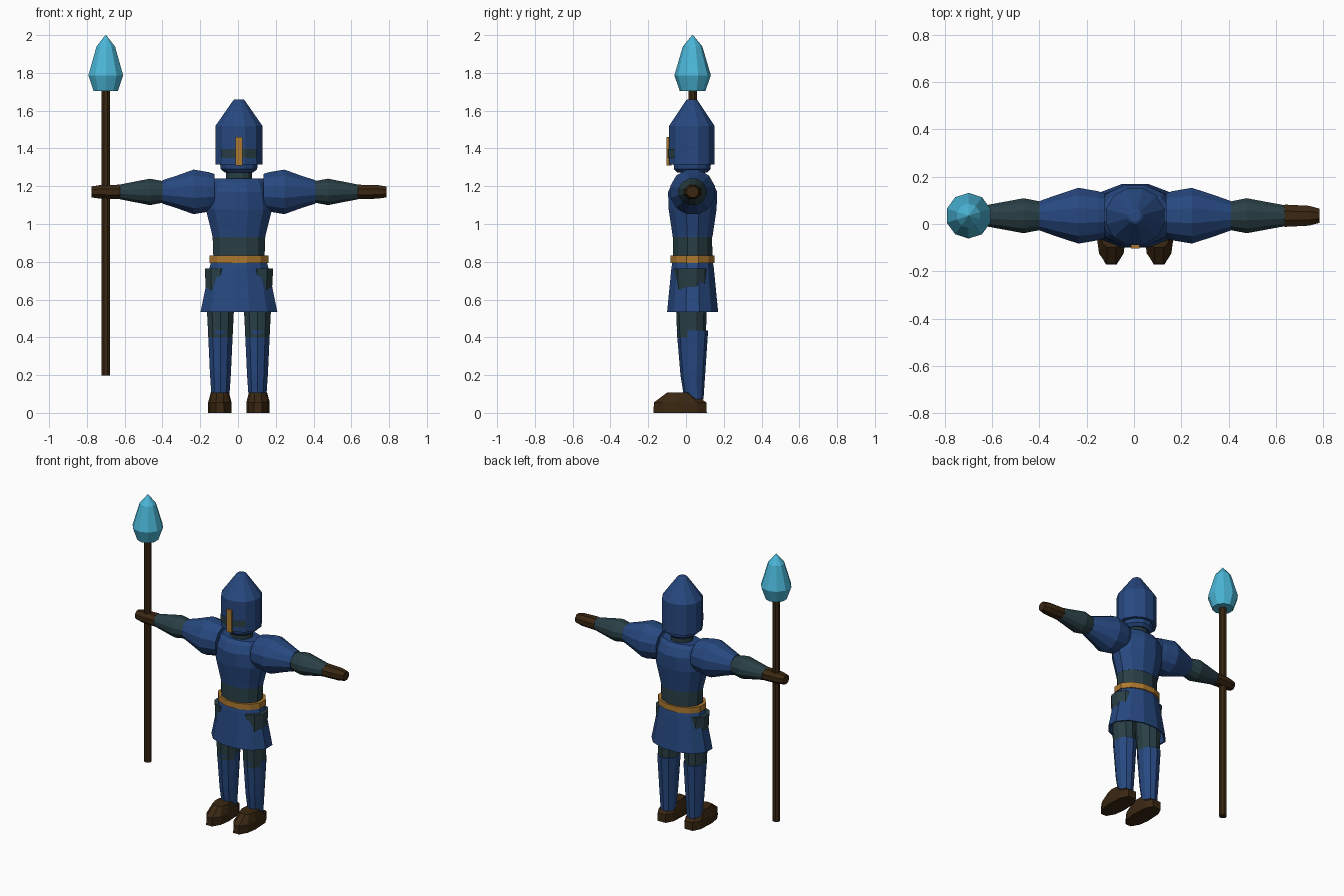
import bpy, bmesh
from math import cos, sin, pi, radians

cube = bpy.data.objects.get("Cube")
if cube:
    bpy.data.objects.remove(cube)


def material(name, rgb):
    m = bpy.data.materials.new(name)
    m.use_nodes = True
    m.diffuse_color = (*rgb, 1)
    bsdf = next(n for n in m.node_tree.nodes if n.type == 'BSDF_PRINCIPLED')
    bsdf.inputs["Base Color"].default_value = (*rgb, 1)
    return m


BLUE = material("armour blue", (0.02, 0.065, 0.215))
SLATE = material("cloth slate", (0.022, 0.05, 0.06))
BROWN = material("leather brown", (0.042, 0.02, 0.006))
GOLD = material("brass gold", (0.42, 0.19, 0.03))
CYAN = material("crystal cyan", (0.07, 0.47, 0.68))

CX, CY = 0.005, 0.035      # body axis
ARM_Z = 1.17


def skin(name, rings, mat, closed=True):
    """Bridge successive rings of points and cap both ends."""
    bm = bmesh.new()
    loops = [[bm.verts.new(p) for p in ring] for ring in rings]
    n = len(loops[0])
    for a, b in zip(loops, loops[1:]):
        for i in range(n if closed else n - 1):
            j = (i + 1) % n
            bm.faces.new((a[i], a[j], b[j], b[i]))
    if closed:
        bm.faces.new(loops[0][::-1])
        bm.faces.new(loops[-1])
    bmesh.ops.recalc_face_normals(bm, faces=bm.faces)
    mesh = bpy.data.meshes.new(name)
    bm.to_mesh(mesh)
    bm.free()
    mesh.materials.append(mat)
    obj = bpy.data.objects.new(name, mesh)
    bpy.context.collection.objects.link(obj)
    return obj


def oval(n, ru, rv):
    """Polygon with flats facing the axes, spanning +-ru and +-rv."""
    k = 1 / cos(pi / n)
    angles = [(i + 0.5) * 2 * pi / n for i in range(n)]
    return [(ru * k * cos(a), rv * k * sin(a)) for a in angles]


def column(name, mat, sections, x=CX, y=CY, n=12):
    """Upright loft; sections are (z, x radius, y radius, y shift)."""
    rings = []
    for z, rx, ry, *shift in sections:
        dy = shift[0] if shift else 0
        rings.append([(x + u, y + dy + v, z) for u, v in oval(n, rx, ry)])
    return skin(name, rings, mat)


def limb(name, mat, side, sections, n=12):
    """Sideways loft; sections are (distance, y radius, z radius)."""
    rings = [[(CX + side * d, CY + u, ARM_Z + v) for u, v in oval(n, ry, rz)]
             for d, ry, rz in sections]
    return skin(name, rings, mat)


# Torso
column("chest_armour", BLUE, [
    (0.93, 0.14, 0.105), (0.945, 0.142, 0.107), (1.08, 0.176, 0.127),
    (1.17, 0.162, 0.13), (1.22, 0.148, 0.105), (1.24, 0.132, 0.08)])
column("waist_cloth", SLATE, [(0.81, 0.135, 0.105), (0.95, 0.14, 0.103)])
column("belt", GOLD, [(0.793, 0.157, 0.116), (0.832, 0.157, 0.116)])
# The skirt folds inward at the hem so it is hollow below
column("skirt", BLUE, [
    (0.81, 0.145, 0.105), (0.77, 0.155, 0.112), (0.535, 0.203, 0.135),
    (0.535, 0.193, 0.126), (0.76, 0.145, 0.1)])

# Head
column("neck", SLATE, [(1.22, 0.069, 0.065), (1.3, 0.069, 0.065)])
column("helmet_collar", BLUE, [(1.272, 0.075, 0.078), (1.29, 0.096, 0.096),
                               (1.33, 0.102, 0.1)], y=0.033)
HEAD_Y, HEAD_R = 0.031, 0.124
column("helmet", BLUE, [(1.315, HEAD_R, 0.12), (1.52, HEAD_R, 0.12),
                        (1.655, 0.03, 0.03), (1.66, 0.022, 0.022)], y=HEAD_Y)
slit_r = HEAD_R / cos(pi / 12) + 0.002
slit_angles = [radians(a) for a in (-135, -105, -75, -45)]
skin("visor_slit", [[(CX + slit_r * cos(a), HEAD_Y + slit_r * sin(a), z)
                     for a in slit_angles] for z in (1.35, 1.397)],
     SLATE, closed=False)
column("visor_bar", GOLD, [(1.31, 0.018, 0.014), (1.46, 0.018, 0.014)],
       y=-0.09, n=4)

# Arms and legs
for side, word in ((1, "left"), (-1, "right")):
    limb(word + "_upper_arm", BLUE, side, [
        (0.13, 0.095, 0.095), (0.158, 0.104, 0.104), (0.24, 0.118, 0.118),
        (0.335, 0.087, 0.084), (0.405, 0.062, 0.062)])
    limb(word + "_forearm", SLATE, side, [
        (0.39, 0.058, 0.055), (0.472, 0.074, 0.07), (0.64, 0.043, 0.037)])
    limb(word + "_hand", BROWN, side, [
        (0.62, 0.04, 0.034), (0.635, 0.047, 0.038), (0.735, 0.042, 0.036),
        (0.78, 0.03, 0.029)], n=8)

    leg_x = CX + side * 0.098
    column(word + "_thigh", SLATE, [(0.40, 0.064, 0.072), (0.765, 0.083, 0.085)],
           x=leg_x, y=0.029, n=10)
    column(word + "_greave", BLUE, [
        (0.07, 0.046, 0.048, 0.008), (0.2, 0.055, 0.062, 0.002),
        (0.435, 0.066, 0.079)], x=leg_x, y=0.034, n=10)

    # Boot: half outlines (half width, y) stacked upward, then mirrored
    layers = [
        (0.0, [(0.022, -0.172), (0.052, -0.12), (0.062, -0.05),
               (0.056, 0.06), (0.03, 0.11)]),
        (0.055, [(0.02, -0.17), (0.052, -0.125), (0.062, -0.05),
                 (0.056, 0.06), (0.03, 0.108)]),
        (0.108, [(0.018, -0.1), (0.036, -0.085), (0.048, -0.04),
                 (0.045, 0.005), (0.025, 0.03)])]
    boot_x = CX + side * 0.101
    skin(word + "_boot", [
        [(boot_x + w, y, z) for w, y in half] +
        [(boot_x - w, y, z) for w, y in reversed(half)]
        for z, half in layers], BROWN)

# Spear held in the right hand
SPEAR_X = -0.70
column("spear_shaft", BROWN, [(0.197, 0.023, 0.023), (1.72, 0.023, 0.023)],
       x=SPEAR_X, n=8)
column("spear_tip", CYAN, [
    (1.703, 0.064, 0.064), (1.787, 0.092, 0.092), (1.94, 0.049, 0.049),
    (2.0, 0.002, 0.002)], x=SPEAR_X, n=10)
